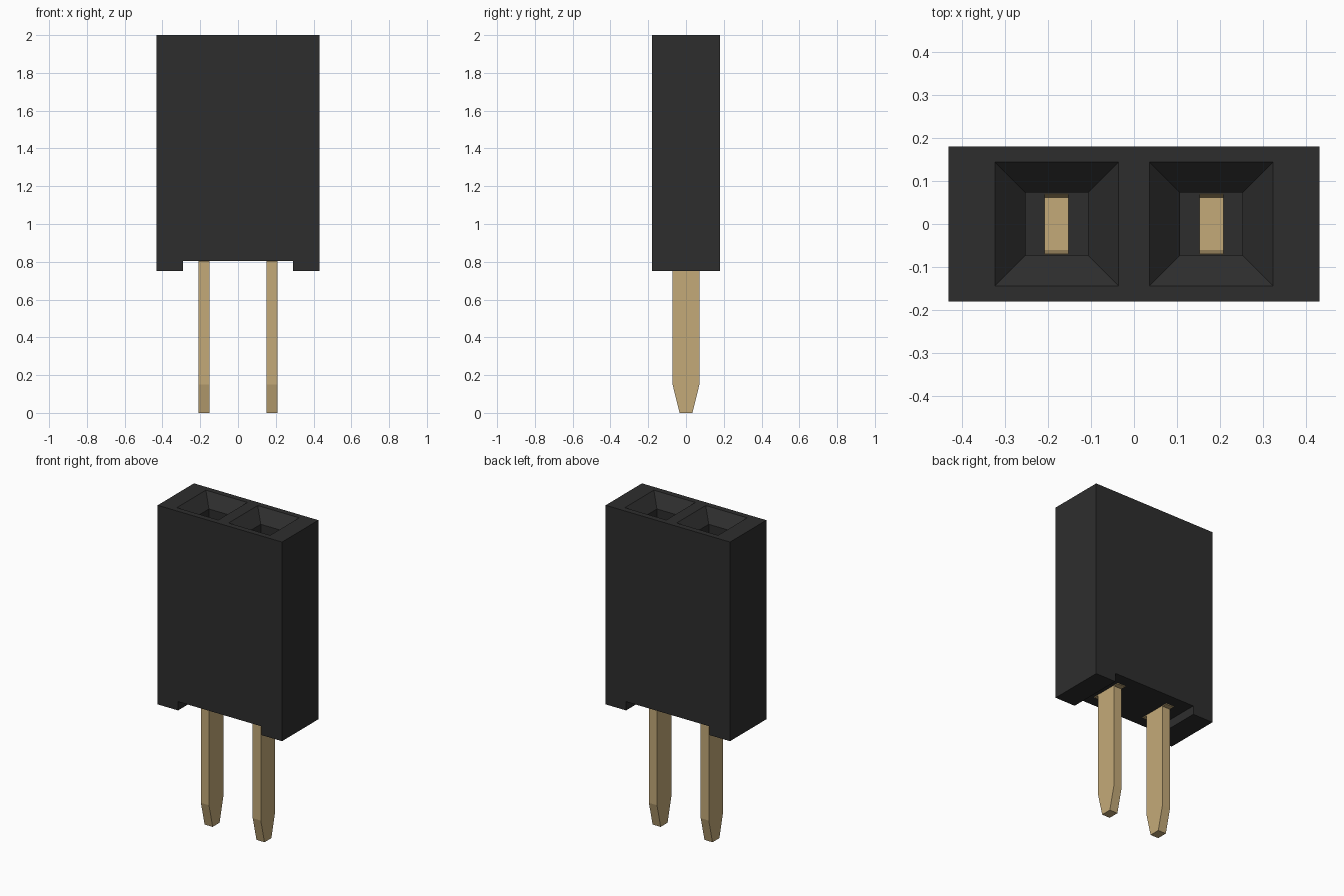
import bpy
import bmesh
from mathutils import Vector

cube = bpy.data.objects.get("Cube")
if cube:
    bpy.data.objects.remove(cube, do_unlink=True)


def material(name, rgb):
    m = bpy.data.materials.new(name)
    m.use_nodes = True
    m.diffuse_color = (*rgb, 1)
    bsdf = m.node_tree.nodes["Principled BSDF"]
    bsdf.inputs["Base Color"].default_value = (*rgb, 1)
    bsdf.inputs["Roughness"].default_value = 0.6
    return m


def finish(name, bm, mat):
    bmesh.ops.recalc_face_normals(bm, faces=bm.faces)
    mesh = bpy.data.meshes.new(name)
    bm.to_mesh(mesh)
    bm.free()
    mesh.materials.append(mat)
    obj = bpy.data.objects.new(name, mesh)
    bpy.context.collection.objects.link(obj)
    return obj


def prism(name, points, offset, mat):
    """Fill a closed outline and extrude it by the offset vector."""
    bm = bmesh.new()
    face = bm.faces.new([bm.verts.new(p) for p in points])
    out = bmesh.ops.extrude_face_region(bm, geom=[face], use_keep_orig=True)
    verts = [v for v in out["geom"] if isinstance(v, bmesh.types.BMVert)]
    bmesh.ops.translate(bm, verts=verts, vec=Vector(offset))
    return finish(name, bm, mat)


def mirrored(half):
    """Complete a half outline across the centre line."""
    return half + [(-a, b) for a, b in reversed(half) if a > 0]


def square_shaft(name, x, rings, mat):
    """Loft stacked squares given as (half width, height)."""
    bm = bmesh.new()
    loops = [[bm.verts.new((x + i * r, j * r, z))
              for i, j in ((-1, -1), (1, -1), (1, 1), (-1, 1))] for r, z in rings]
    for low, high in zip(loops, loops[1:]):
        for k in range(4):
            n = (k + 1) % 4
            bm.faces.new((low[k], low[n], high[n], high[k]))
    bm.faces.new(loops[0])
    bm.faces.new(loops[-1])
    return finish(name, bm, mat)


black = material("black plastic", (0.027, 0.027, 0.027))
brass = material("pale brass", (0.55, 0.40, 0.19))

PITCH = 0.36
DEPTH = 0.18
PIN = 0.028

# Housing: block with two feet and a notch running front to back
housing_half = [(0.29, 0.805), (0.29, 0.75), (0.432, 0.75), (0.432, 2)]
housing = prism("housing", [(x, -DEPTH, z) for x, z in mirrored(housing_half)],
                (0, 2 * DEPTH, 0), black)

# Contact outline: tapered tail, shoulder, and a slot with two flared arms
contact_half = [(0.034, 0), (0.071, 0.15), (0.071, 0.8), (0.105, 0.8), (0.105, 0.88),
                (0.071, 0.88), (0.071, 1.7), (0.069, 1.7), (0.06, 1.0)]

for side, x in (("right", -PITCH / 2), ("left", PITCH / 2)):
    # Socket: chamfered mouth leading into a deep square well
    cutter = square_shaft(side + "_socket_cutter", x,
                          [(0.073, 0.95), (0.073, 1.928), (0.144, 2), (0.144, 2.05)], black)
    cutter.hide_render = True
    cut = housing.modifiers.new(side + "_socket", "BOOLEAN")
    cut.operation = "DIFFERENCE"
    cut.solver = "EXACT"
    cut.object = cutter
    bpy.context.view_layer.objects.active = housing
    bpy.ops.object.modifier_apply(modifier=cut.name)
    bpy.data.objects.remove(cutter, do_unlink=True)

    # Contact
    prism(side + "_contact", [(x - PIN, y, z) for y, z in mirrored(contact_half)],
          (2 * PIN, 0, 0), brass)
